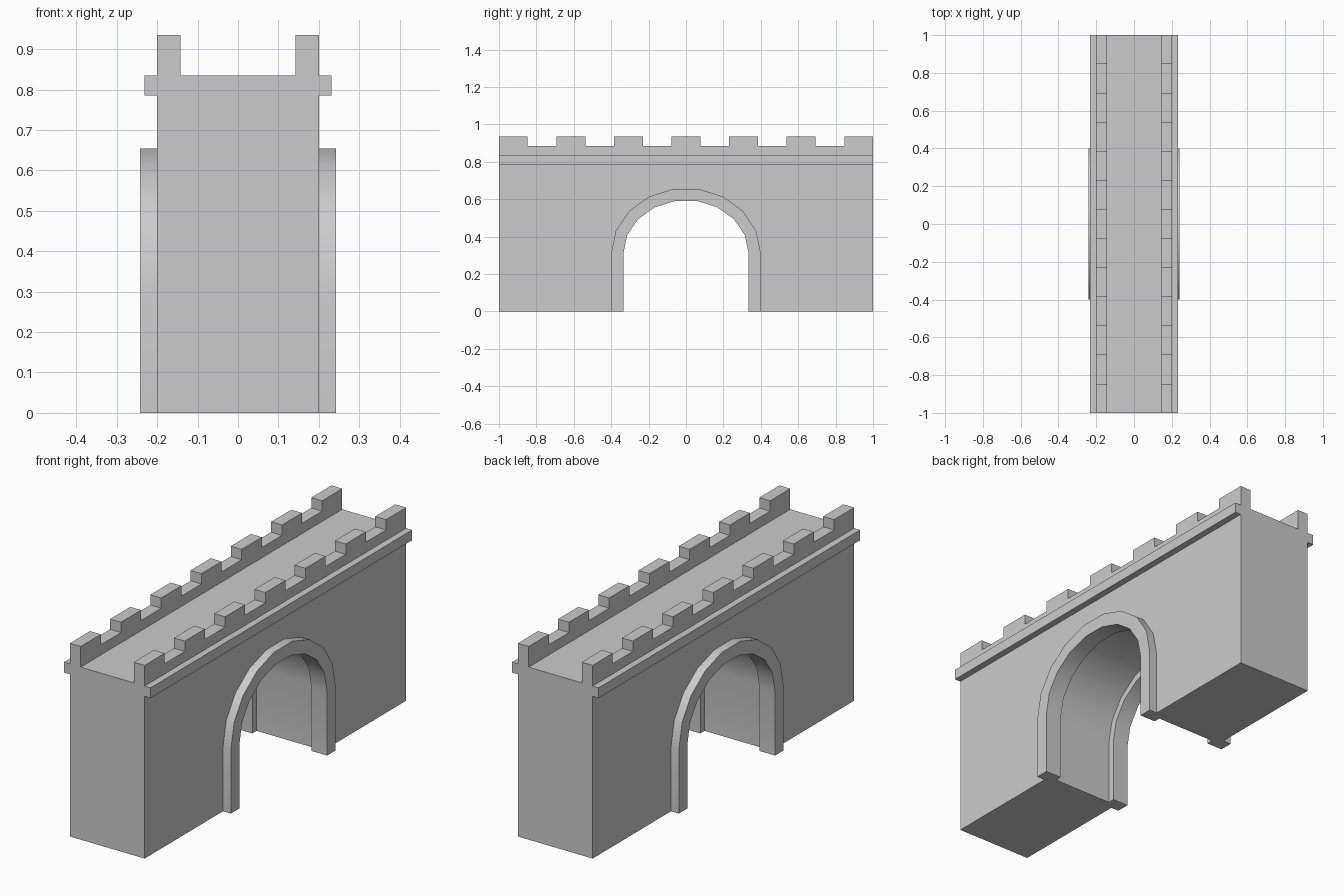
import bpy, bmesh, math

if "Cube" in bpy.data.objects:
    bpy.data.objects.remove(bpy.data.objects["Cube"])

WALL_X, TOP_Z = 0.2, 0.835


def extrude_profile(name, profile, x0, x1, smooth=False):
    """Closed (y, z) outline extruded along x."""
    bm = bmesh.new()
    face = bm.faces.new([bm.verts.new((x0, y, z)) for y, z in profile])
    ext = bmesh.ops.extrude_face_region(bm, geom=[face])["geom"]
    verts = [v for v in ext if isinstance(v, bmesh.types.BMVert)]
    bmesh.ops.translate(bm, verts=verts, vec=(x1 - x0, 0, 0))
    bmesh.ops.recalc_face_normals(bm, faces=bm.faces)
    mesh = bpy.data.meshes.new(name)
    bm.to_mesh(mesh)
    bm.free()
    obj = bpy.data.objects.new(name, mesh)
    bpy.context.collection.objects.link(obj)
    if smooth:
        bpy.ops.object.select_all(action='DESELECT')
        obj.select_set(True)
        bpy.context.view_layer.objects.active = obj
        bpy.ops.object.shade_smooth_by_angle(angle=math.radians(30))
    return obj


def arch(ry, rz, spring=0.31, steps=9):
    """Arch line from the +y foot over the crown to the -y foot."""
    curve = [(ry * math.cos(math.pi * i / steps),
              spring + rz * math.sin(math.pi * i / steps))
             for i in range(steps + 1)]
    return [(ry, 0)] + curve + [(-ry, 0)]


# Wall with the arched passage
outline = [(-1, 0), (-1, TOP_Z), (1, TOP_Z), (1, 0)]
extrude_profile("wall", outline + arch(0.368, 0.317), -WALL_X, WALL_X, smooth=True)

# Battlement outline: 7 merlons with 6 gaps of equal width
pitch = 2 / 13
battlement = [(-1, TOP_Z)]
for i in range(13):
    z = 0.935 if i % 2 == 0 else 0.885
    battlement += [(-1 + i * pitch, z), (-1 + (i + 1) * pitch, z)]
battlement.append((1, TOP_Z))

trim = arch(0.4, 0.35) + arch(0.335, 0.285)[::-1]
ledge = [(-1, 0.785), (1, 0.785), (1, TOP_Z), (-1, TOP_Z)]

# Parts repeated on both sides of the wall
for side, s in (("right", 1), ("left", -1)):
    extrude_profile(f"arch_trim_{side}", trim, s * 0.158, s * 0.242, smooth=True)
    extrude_profile(f"ledge_{side}", ledge, s * WALL_X, s * 0.232)
    extrude_profile(f"battlement_{side}", battlement, s * 0.142, s * WALL_X)
